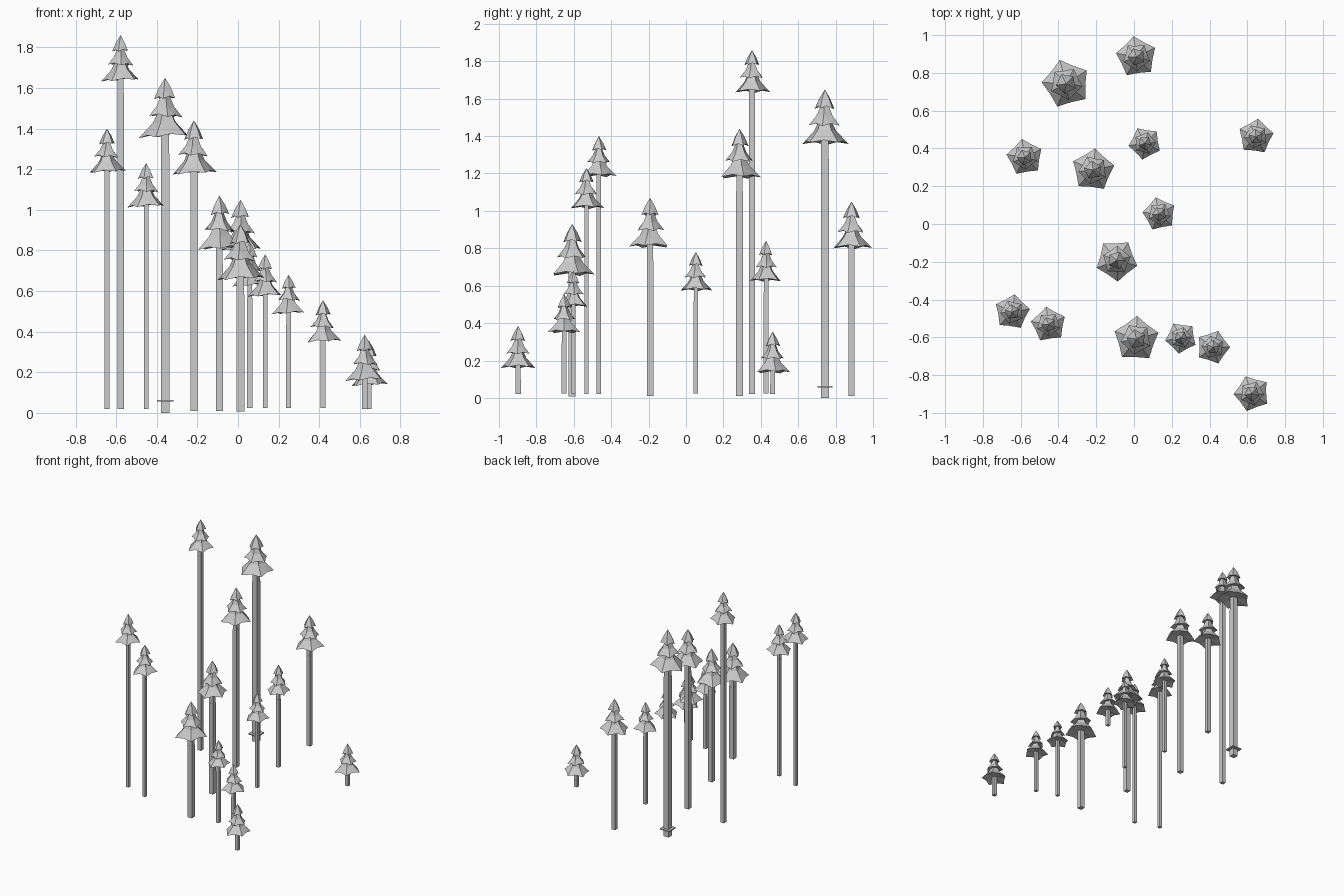
import bpy, bmesh, math
from mathutils import Matrix, Vector

if "Cube" in bpy.data.objects:
    bpy.data.objects.remove(bpy.data.objects["Cube"])

bark = bpy.data.materials.new("grey bark")
bark.diffuse_color = (0.6, 0.6, 0.6, 1)
bark.use_nodes = True
bark.node_tree.nodes["Principled BSDF"].inputs["Base Color"].default_value = bark.diffuse_color
needles = bpy.data.materials.new("grey needles")
needles.diffuse_color = (0.6, 0.6, 0.6, 1)
needles.use_nodes = True
needles.node_tree.nodes["Principled BSDF"].inputs["Base Color"].default_value = needles.diffuse_color

# x, y, top z, crown height, crown radius, corner angle, trunk bottom, trunk half width
TREES = [
    (-0.578, 0.353, 1.86, 0.235, 0.098, 27, 0.02, 0.016),
    (-0.645, -0.466, 1.40, 0.225, 0.095, 10, 0.02, 0.0125),
    (-0.452, -0.532, 1.23, 0.225, 0.095, 26, 0.02, 0.012),
    (-0.359, 0.743, 1.65, 0.305, 0.130, 33, 0.0, 0.021),
    (-0.217, 0.286, 1.44, 0.275, 0.115, 12, 0.01, 0.018),
    (-0.092, -0.192, 1.07, 0.275, 0.113, 57, 0.01, 0.0175),
    (0.013, 0.885, 1.05, 0.26, 0.110, 26, 0.01, 0.0165),
    (0.012, -0.609, 0.93, 0.285, 0.122, 16, 0.008, 0.0195),
    (0.058, 0.428, 0.84, 0.225, 0.088, 45, 0.025, 0.0125),
    (0.134, 0.053, 0.78, 0.215, 0.090, 30, 0.025, 0.012),
    (0.249, -0.602, 0.68, 0.20, 0.085, 46, 0.025, 0.012),
    (0.418, -0.652, 0.555, 0.215, 0.091, 0, 0.025, 0.0125),
    (0.624, -0.897, 0.385, 0.235, 0.097, 38, 0.02, 0.014),
    (0.645, 0.463, 0.355, 0.23, 0.095, 11, 0.02, 0.013),
]

# Tiers as fractions of the crown: (top z, waist radius, waist z, rim radius, rim z, twist, tilt)
TIERS = [
    (0.68, 0.47, 0.28, 1.00, 0.05, 0, 0.06),
    (0.88, 0.35, 0.54, 0.68, 0.37, 30, -0.05),
    (1.00, 0.24, 0.84, 0.43, 0.66, 12, 0.05),
]


def finish(bm, name, mat):
    bmesh.ops.recalc_face_normals(bm, faces=bm.faces)
    me = bpy.data.meshes.new(name)
    bm.to_mesh(me)
    bm.free()
    me.materials.append(mat)
    ob = bpy.data.objects.new(name, me)
    bpy.context.collection.objects.link(ob)


def square_post(name, x, y, z0, z1, half):
    bm = bmesh.new()
    m = Matrix.Translation((x, y, (z0 + z1) / 2)) @ Matrix.Diagonal(
        (2 * half, 2 * half, z1 - z0, 1))
    bmesh.ops.create_cube(bm, size=1, matrix=m)
    finish(bm, name, bark)


def add_tier(bm, base, h, R, angle, tier):
    """Flared five-pointed skirt: apex, waist, drooping rim, closed underside."""
    ztop, rw, zw, rr, zr, twist, tilt = tier
    a0 = angle + math.radians(twist)

    def vert(a, r, z):
        return bm.verts.new(base + Vector((r * R * math.cos(a), r * R * math.sin(a),
                                           z * h + tilt * r * R * math.cos(a))))
    apex = vert(0, 0, ztop)
    under = vert(0, 0, zr + 0.07)
    waist = [vert(a0 + k * math.tau / 5, rw, zw) for k in range(5)]
    rim = [vert(a0 + k * math.tau / 10, rr * (0.78 if k % 2 else 1),
                zr + (0.04 if k % 2 else 0)) for k in range(10)]
    for k in range(5):
        n = (k + 1) % 5
        p, mid, q = rim[2 * k], rim[2 * k + 1], rim[2 * n]
        for f in ((apex, waist[k], waist[n]), (waist[k], p, mid),
                  (waist[k], mid, waist[n]), (waist[n], mid, q),
                  (under, mid, p), (under, q, mid)):
            bm.faces.new(f)


for i, (x, y, top, h, R, deg, z0, half) in enumerate(TREES, 1):
    # Crown of three stacked skirts
    bm = bmesh.new()
    for tier in TIERS:
        add_tier(bm, Vector((x, y, top - h)), h, R, math.radians(deg), tier)
    finish(bm, f"crown_{i}", needles)
    # Long square trunk with a short neck under the crown
    neck = top - 1.22 * h
    square_post(f"trunk_{i}", x, y, z0, neck, half)
    square_post(f"trunk_neck_{i}", x, y, neck, top - 0.8 * h, half * 0.95)

# Thin square plate near the foot of the largest tree
square_post("foot_plate", -0.359, 0.743, 0.055, 0.064, 0.041)
